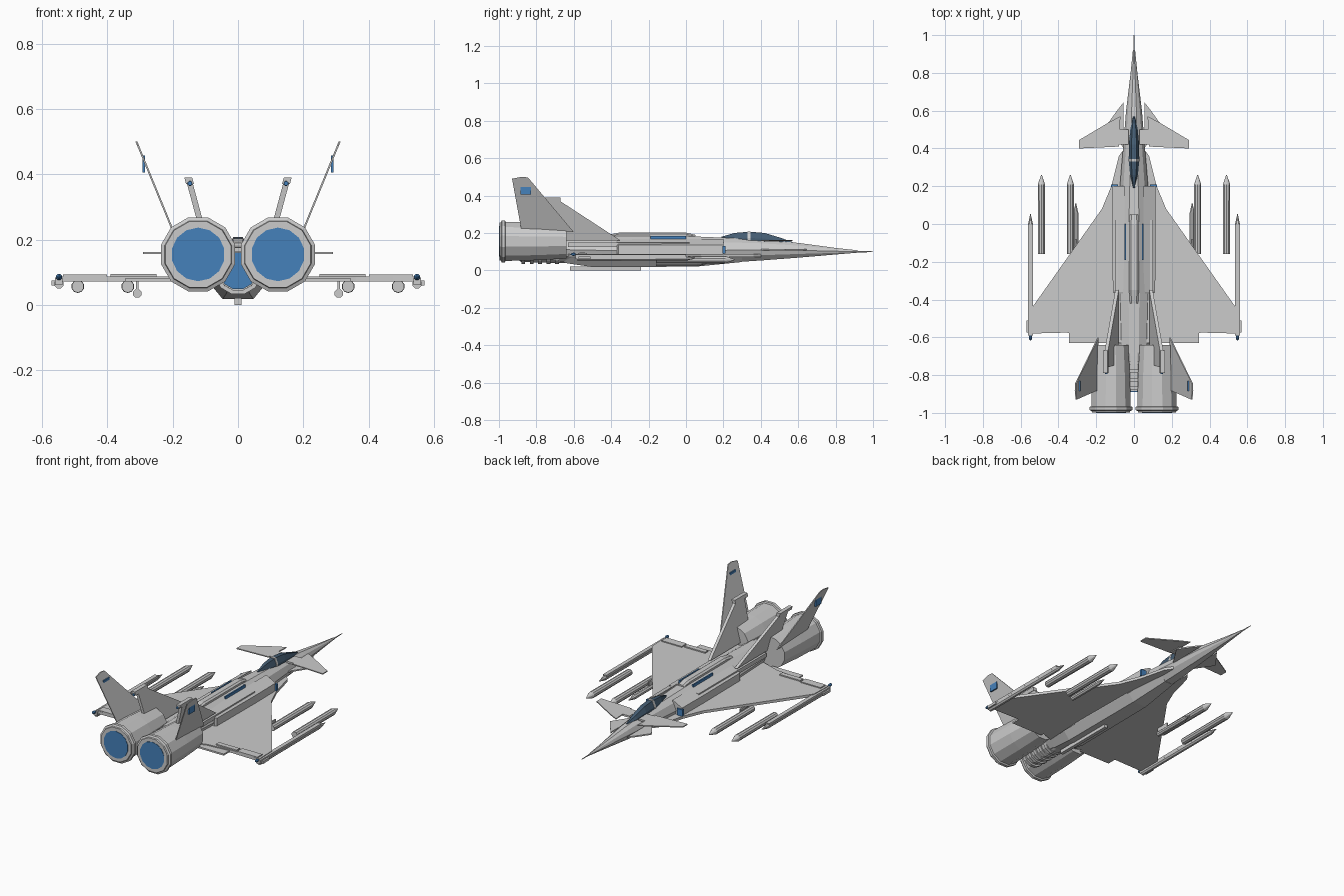
import bpy, bmesh, math
from mathutils import Vector

if "Cube" in bpy.data.objects:
    bpy.data.objects.remove(bpy.data.objects["Cube"])


def mat(name, col):
    m = bpy.data.materials.new(name)
    m.diffuse_color = (*col, 1)
    m.use_nodes = True
    m.node_tree.nodes["Principled BSDF"].inputs["Base Color"].default_value = m.diffuse_color
    return m


BLUE = mat("blue", (0.06, 0.22, 0.5))
GLASS = mat("glass", (0.06, 0.11, 0.17))


def loft(name, rings, m=None):
    """Skin a list of equal-length point rings and cap both ends."""
    bm = bmesh.new()
    vs = [[bm.verts.new(p) for p in r] for r in rings]
    n = len(rings[0])
    for a, b in zip(vs, vs[1:]):
        for i in range(n):
            j = (i + 1) % n
            bm.faces.new((a[i], a[j], b[j], b[i]))
    bm.faces.new(vs[0])
    bm.faces.new(vs[-1])
    bmesh.ops.recalc_face_normals(bm, faces=bm.faces)
    me = bpy.data.meshes.new(name)
    bm.to_mesh(me)
    bm.free()
    ob = bpy.data.objects.new(name, me)
    bpy.context.collection.objects.link(ob)
    if m:
        me.materials.append(m)
    return ob


def tube(name, x, z, prof, n=10, m=None):
    """Round part along y; prof is a list of (y, radius)."""
    return loft(name, [[(x + r * math.cos(math.tau * (i + .5) / n), y,
                         z + r * math.sin(math.tau * (i + .5) / n))
                        for i in range(n)] for y, r in prof], m)


def slab(name, pts, t, m=None):
    """Flat plate from 3D outline points, thickened both ways by vector t."""
    t = Vector(t)
    return loft(name, [[Vector(p) - t for p in pts], [Vector(p) + t for p in pts]], m)


def box(name, x0, x1, y0, y1, z0, z1, m=None):
    return slab(name, [(x0, y0, (z0 + z1) / 2), (x1, y0, (z0 + z1) / 2),
                       (x1, y1, (z0 + z1) / 2), (x0, y1, (z0 + z1) / 2)],
                (0, 0, (z1 - z0) / 2), m)


# Fuselage: y, half width, bottom, top
def section(y, w, b, t):
    half = [(.4, b), (.85, b + .25 * (t - b)), (1, b + .5 * (t - b)),
            (.75, b + .82 * (t - b)), (.3, t)]
    return [(w * x, y, z) for x, z in half] + [(-w * x, y, z) for x, z in half[::-1]]


loft("fuselage", [section(*s) for s in [
    (.92, .006, .095, .107), (.8, .018, .085, .12), (.6, .042, .068, .147),
    (.4, .058, .053, .165), (.2, .075, .04, .175), (0, .09, .028, .183),
    (-.37, .095, .028, .183), (-.68, .085, .045, .178)]])
tube("nose_probe", 0, .1, [(.91, .005), (1, .002)], 6)

# Canopy, with a small frame across it
def bubble(y, w, t):
    b = .145
    return [(-w, y, b), (-w, y, b + .45 * (t - b)), (-w * .5, y, t),
            (w * .5, y, t), (w, y, b + .45 * (t - b)), (w, y, b)]


loft("canopy", [bubble(*s) for s in [
    (.57, .005, .152), (.5, .02, .176), (.42, .027, .2), (.34, .028, .207),
    (.26, .021, .2), (.19, .006, .18)]], GLASS)
loft("canopy_frame", [bubble(y, .0285, .209) for y in (.33, .345)])

# Dorsal spine and belly
loft("dorsal_spine", [[(-w, y, .15), (-w, y, t - .008), (-w * .6, y, t),
                       (w * .6, y, t), (w, y, t - .008), (w, y, .15)]
                      for y, w, t in [(.05, .022, .19), (0, .026, .202),
                                      (-.35, .026, .203), (-.42, .022, .19)]])
loft("belly_intake", [[(-w, y, z1), (-w * .55, y, z0), (w * .55, y, z0), (w, y, z1)]
                      for y, w, z0, z1 in [(.3, .05, .045, .07), (.05, .08, .02, .065),
                                           (-.5, .085, .018, .065), (-.65, .06, .04, .07)]])
box("belly_rail", -.01, .01, -.62, -.24, 0, .022)

# Central tail tube with ribs and a coloured end
tube("tail_tube", 0, .105, [(-.6, .07), (-.885, .062)], 12)
for i in range(5):
    y = -.68 - .045 * i
    tube("tail_rib", 0, .105, [(y, .074), (y - .02, .074)], 12)
tube("tail_tube_end", 0, .105, [(-.88, .058), (-.89, .058)], 12, BLUE)

for s in (-1, 1):
    # Engines
    tube("engine", s * .122, .155, [(-.64, .095), (-.8, .104), (-.965, .108), (-.968, .117),
                                    (-.985, .117), (-.99, .106), (-.998, .104)], 12)
    tube("engine_glow", s * .122, .155, [(-.99, .082), (-1, .082)], 14, BLUE)

    # Delta wing with elevons and trailing edge fairings
    wing = [(.05, .4), (.08, .36), (.12, .2), (.17, .08), (.545, -.45), (.55, -.58),
            (.36, -.575), (.2, -.59), (.05, -.64)]
    slab("wing", [(s * x, y, .08) for x, y in wing], (0, 0, .008))
    box("elevon", s * .14, s * .345, -.63, -.57, .072, .082)
    box("outer_elevon", s * .4, s * .535, -.578, -.53, .074, .094)
    box("wing_fairing", s * .25, s * .39, -.57, -.54, .074, .095)
    box("wingtip_plate", s * .545, s * .57, -.575, -.51, .06, .075)

    # Wingtip rail and its lamp
    tube("wingtip_pod", s * .548, .065, [(.055, .001), (0, .014), (-.58, .015)], 8)
    box("wingtip_rail", s * .536, s * .56, -.59, 0, .062, .084)
    tube("wingtip_lamp", s * .548, .086, [(-.59, .006), (-.6, .01), (-.61, .008), (-.617, .002)], 8, BLUE)

    # Missiles
    for x in (.337, .49):
        tube("missile", s * x, .057, [(-.158, .019), (.21, .02), (.26, .002)], 10)
    tube("small_missile", s * .308, .036, [(-.16, .014), (.06, .014), (.11, .002)], 8)
    box("missile_pylon", s * .304, s * .312, -.16, -.08, .045, .075)

    # Side intake boxes, front lamps, side strips
    loft("side_intake", [[(s * .05, y, .075), (s * w, y, .08), (s * w, y, .135), (s * .05, y, .168)]
                         for y, w in [(.2, .113), (0, .115), (-.36, .112), (-.37, .1)]])
    box("intake_opening", s * .085, s * .122, .195, .21, .09, .13, BLUE)
    box("shoulder_strip", s * .06, s * .1, -.63, .02, .125, .15)
    box("spine_strip", s * .042, s * .05, -.19, 0, .165, .184, BLUE)

    # Canards and lower nose fins
    slab("canard", [(s * x, y, .16) for x, y in
                    [(.072, .57), (.13, .54), (.29, .445), (.29, .4), (.08, .41)]], (0, 0, .003))
    box("canard_mount", s * .03, s * .09, .42, .5, .152, .163)
    slab("nose_fin", [(s * x, y, .11) for x, y in
                      [(.055, .645), (.09, .6), (.14, .53), (.055, .4)]], (0, 0, .004))

    # Tall outer fins, leaning outward
    def lean(y, z):
        return (s * (.2 + .41 * (z - .23)), y, z)

    slab("outer_fin", [lean(*p) for p in
                       [(-.6, .205), (-.88, .215), (-.93, .49), (-.88, .5), (-.845, .497)]],
         (.003, 0, 0))
    box("fin_patch", s * .284, s * .292, -.885, -.83, .405, .457, BLUE)

    # Thick inner fins with tip pod
    def tilt(y, z):
        return (s * (.09 + .27 * (z - .16)), y, z)

    slab("inner_fin", [tilt(*p) for p in [(-.35, .16), (-.68, .375), (-.76, .375), (-.74, .16)]],
         (.009, 0, 0))
    slab("inner_fin_cap", [tilt(*p) for p in [(-.67, .39), (-.79, .39), (-.79, .37), (-.67, .37)]],
         (.012, 0, 0))
    tube("inner_fin_lamp", s * .147, .372, [(-.785, .008), (-.795, .007)], 8, BLUE)
